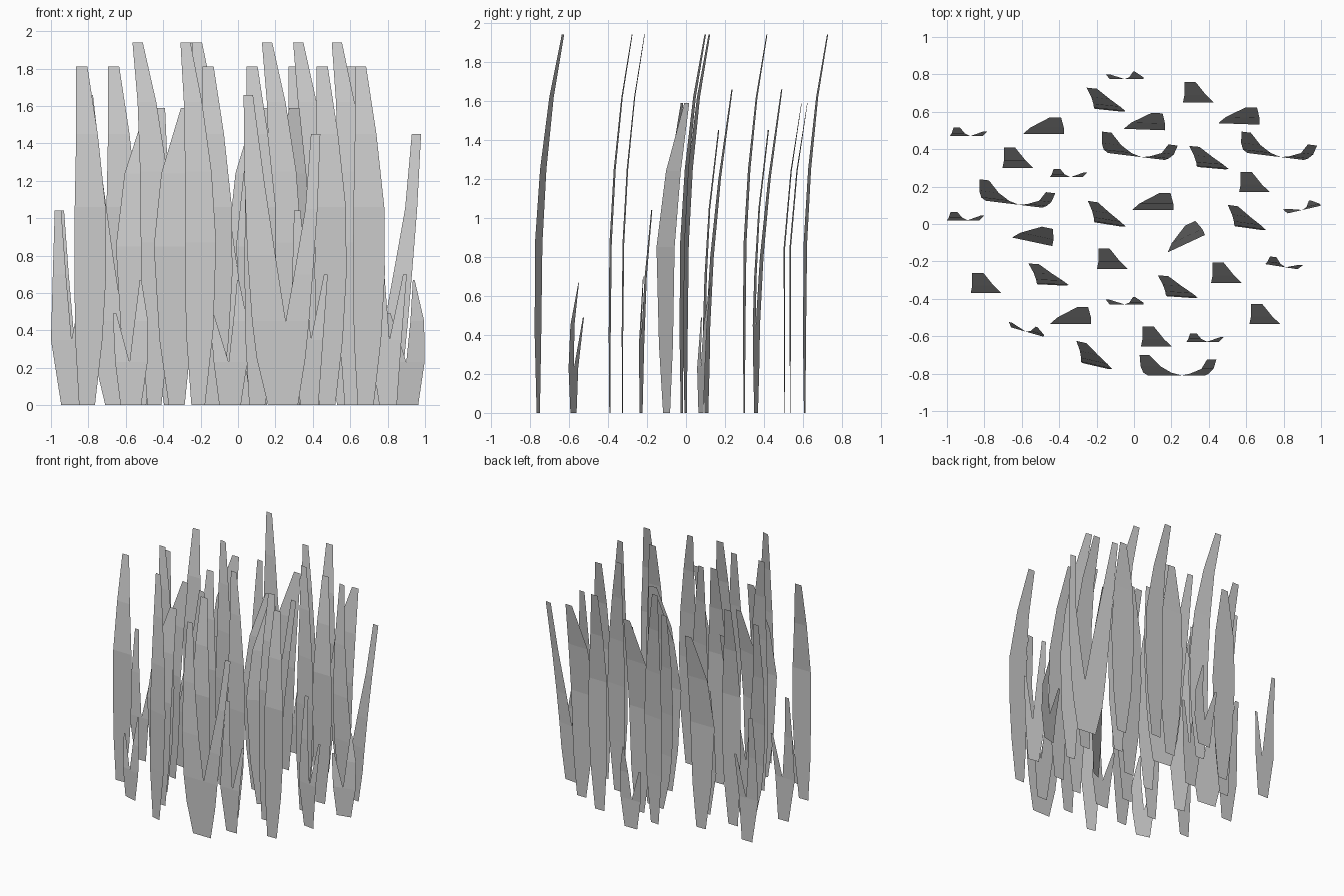
import bpy
from math import radians
from mathutils import Matrix

# Each strip is a list of rows: (height, left x, right x, backward lean)
UPRIGHT = [[(0, .015, .10, 0), (.35, -.005, .14, 0), (.70, -.01, .16, 0),
            (1.06, -.008, .157, 0), (1.45, 0, .115, .04), (1.81, 0, .06, .108)]]
LEFT_BEND = [[(0, .085, .16, 0), (.40, .055, .205, 0), (.87, .05, .22, .005),
              (1.25, .045, .19, .025), (1.62, .03, .13, .06), (1.94, 0, .055, .108)]]
RIGHT_BEND = [[(0, .08, .165, 0), (.35, .03, .20, 0), (.85, 0, .22, 0),
               (1.24, .04, .22, .035), (1.59, .145, .205, .09)]]
# Forked blades: a left and a right strip sharing the line below the notch
FORK_LARGE = [[(0, .13, .205, 0), (.25, .07, .215, 0), (.45, .045, .225, 0),
               (.80, .02, .17, .015), (1.20, .005, .11, .05), (1.66, 0, .05, .11)],
              [(0, .205, .29, 0), (.25, .215, .33, 0), (.45, .225, .35, 0),
               (.70, .27, .37, .01), (1.05, .33, .395, .035), (1.45, .36, .41, .085)]]
FORK_TALL = [[(0, .055, .105, 0), (.35, 0, .11, 0), (.70, .01, .08, .015), (1.04, .02, .055, .045)],
             [(0, .105, .15, 0), (.35, .11, .175, 0), (.70, .18, .20, .025)]]
FORK_SHORT = [[(0, .05, .10, 0), (.23, .02, .10, 0), (.49, 0, .02, .025)],
              [(0, .10, .165, 0), (.23, .10, .20, 0), (.45, .125, .20, .01), (.67, .145, .155, .04)]]


def blade(name, strips, left, y, angle):
    """Build one blade; left is its smallest x before turning, y its base line."""
    verts, faces = [], []
    for strip in strips:
        start = len(verts)
        for z, a, b, lean in strip:
            verts += [(a, lean, z), (b, lean, z)]
        for i in range(len(strip) - 1):
            k = start + 2 * i
            faces.append((k, k + 1, k + 3, k + 2))
    centre = (min(v[0] for v in verts) + max(v[0] for v in verts)) / 2
    mesh = bpy.data.meshes.new(name)
    mesh.from_pydata(verts, [], faces)
    mesh.transform(Matrix.Translation((-centre, 0, 0)))
    obj = bpy.data.objects.new(name, mesh)
    obj.location = (left + centre - min(v[0] for v in verts), y, 0)
    obj.rotation_euler.z = radians(angle)
    bpy.context.collection.objects.link(obj)


# Placement of every blade in the clump: left edge, base y, turn
CLUMP = {
    "upright_blade": (UPRIGHT, [
        (-.875, -.37, 0), (-.705, .30, 0), (-.20, -.24, 0), (.035, -.655, 0),
        (.26, .65, 0), (.41, -.315, 0), (.56, .17, 0), (.615, -.535, 0)]),
    "left_bend_blade": (LEFT_BEND, [
        (-.57, -.325, -3), (-.335, -.755, -13), (-.265, .61, -6), (-.265, 0, -9),
        (.12, -.39, -4), (.285, .30, -5), (.485, -.02, -8)]),
    "right_bend_blade": (RIGHT_BEND, [
        (-.595, .48, 0), (-.45, -.535, 0), (-.055, .505, -2), (-.01, .075, 0),
        (.45, .535, -2), (-.655, -.095, -12), (.17, -.105, 25)]),
    "large_forked_blade": (FORK_LARGE, [
        (.03, -.81, 0), (.56, .36, -7), (-.185, .36, -7), (-.84, .105, -7)]),
    "tall_forked_blade": (FORK_TALL, [
        (-.985, .47, 0), (-1.0, .02, 0), (-.45, .25, 0), (.28, -.63, 0), (.70, -.23, -9)]),
    "short_forked_blade": (FORK_SHORT, [
        (-.15, .775, 0), (-.15, -.43, 0), (.80, .075, 13), (-.68, -.575, -16)]),
}

for name, (strips, spots) in CLUMP.items():
    for left, y, angle in spots:
        blade(name, strips, left, y, angle)
